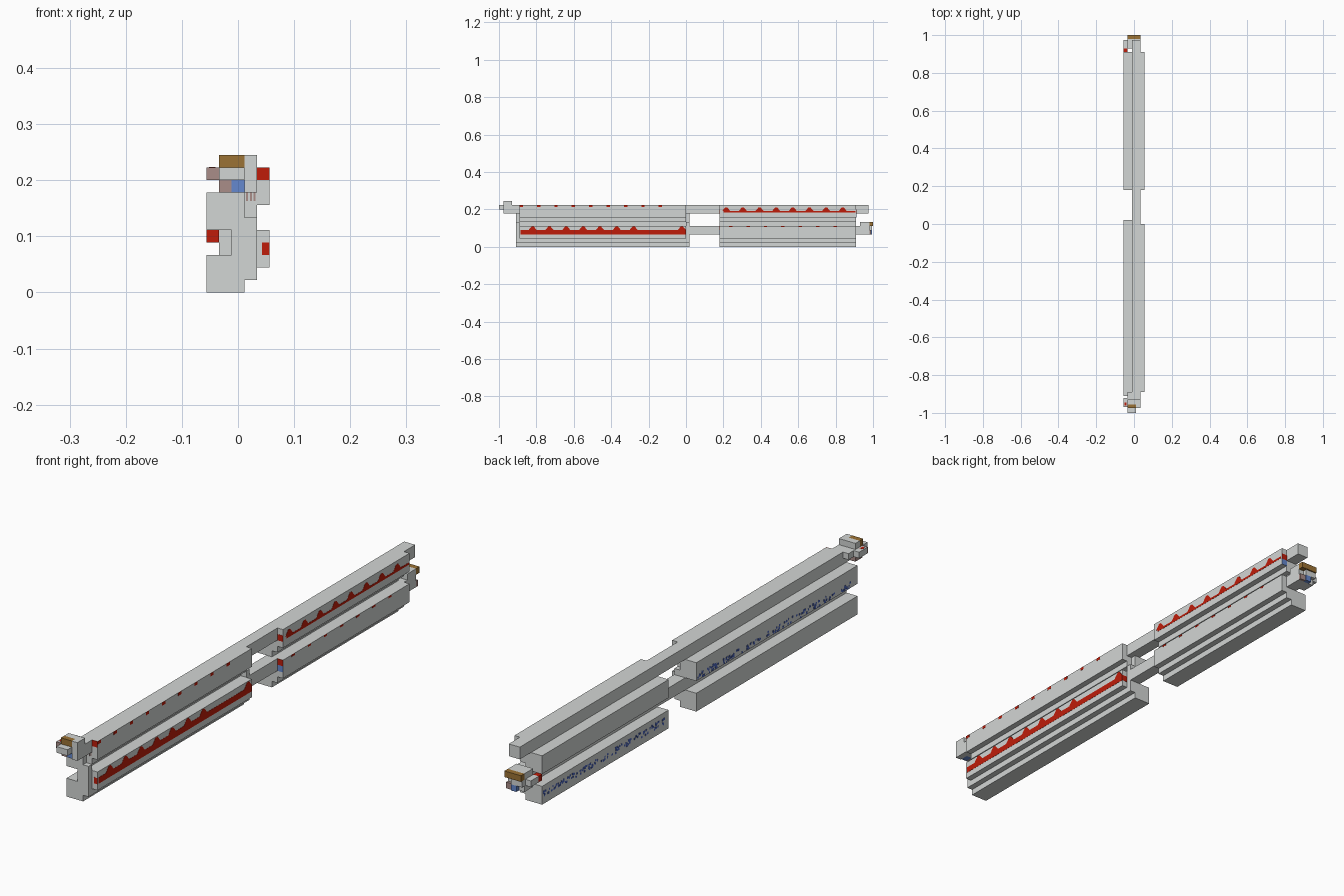
import bpy
import bmesh
import random
from mathutils import Matrix, Vector

random.seed(4)
cube = bpy.data.objects.get("Cube")
if cube:
    bpy.data.objects.remove(cube)

UNIT = 0.0223          # grid step used for the width and height of every part
LAYER = 5              # grid steps between the lower and upper rail
SKIN = 0.0006          # thickness of painted plates


def make_material(name, rgb):
    mat = bpy.data.materials.new(name)
    mat.use_nodes = True
    mat.diffuse_color = (*rgb, 1)
    mat.node_tree.nodes["Principled BSDF"].inputs["Base Color"].default_value = (*rgb, 1)
    return mat


grey = make_material("light grey", (0.65, 0.67, 0.66))
red = make_material("red", (0.52, 0.012, 0.003))
brown = make_material("brown", (0.33, 0.17, 0.035))
blue = make_material("blue", (0.13, 0.25, 0.62))
deep_blue = make_material("deep blue", (0.07, 0.13, 0.5))
pink = make_material("dusty pink", (0.40, 0.27, 0.25))


def wide(i):
    """Grid column to x."""
    return (i - 2.5) * UNIT


def finish(name, mat, bm):
    bmesh.ops.recalc_face_normals(bm, faces=bm.faces)
    mesh = bpy.data.meshes.new(name)
    bm.to_mesh(mesh)
    bm.free()
    mesh.materials.append(mat)
    obj = bpy.data.objects.new(name, mesh)
    bpy.context.collection.objects.link(obj)
    return obj


def add_box(bm, xs, ys, zs):
    lo, hi = Vector((xs[0], ys[0], zs[0])), Vector((xs[1], ys[1], zs[1]))
    size = Matrix.Diagonal((*(hi - lo), 1))
    bmesh.ops.create_cube(bm, size=1, matrix=Matrix.Translation((lo + hi) / 2) @ size)


def block(name, mat, cols, ys, rows):
    """Box between grid columns, y values and grid rows."""
    bm = bmesh.new()
    add_box(bm, [wide(c) for c in cols], ys, [r * UNIT for r in rows])
    return finish(name, mat, bm)


def rail_profile(name, outline, ys):
    """Extrude a stepped (column, row) outline along y."""
    bm = bmesh.new()
    face = bm.faces.new([bm.verts.new((wide(c), ys[0], r * UNIT)) for c, r in outline])
    out = bmesh.ops.extrude_face_region(bm, geom=[face])
    moved = [v for v in out["geom"] if isinstance(v, bmesh.types.BMVert)]
    bmesh.ops.translate(bm, verts=moved, vec=(0, ys[1] - ys[0], 0))
    return finish(name, grey, bm)


FRONT, BACK = (-0.91, 0.02), (0.18, 0.91)
INNER = {"front": (-0.89, 0.0), "back": (0.18, 0.91)}

# stepped rails, lower and upper, on the front and back halves
steps = [(2, 0), (3, 0), (3, 1), (4, 1), (4, 2), (5, 2), (5, 5), (2, 5)]
for half, ys in INNER.items():
    for level, base in (("lower", 0), ("upper", LAYER)):
        rail_profile(f"{half}_{level}_rail", [(c, r + base) for c, r in steps], ys)

# square beams on the -x side, with the spine and end plates behind them
for half, ys in (("front", FRONT), ("back", BACK)):
    for level, base in (("lower", 0), ("upper", LAYER)):
        block(f"{half}_{level}_beam", grey, (0, 2), ys, (base, base + 3))
    block(f"{half}_spine", grey, (2, 3), ys, (0, 8))
block("front_end_plate", grey, (3, 4), (-0.91, -0.89), (1, 6))
block("middle_end_plate", grey, (3, 4), (0.0, 0.02), (1, 6))

# long bars joining the two halves
block("lower_long_bar", grey, (2, 4), (-0.89, 0.96), (3, 5))
block("upper_long_bar", grey, (2, 4), (-0.94, 0.975), (8, 10))

# front connector
block("front_socket", grey, (3, 4), (-0.975, -0.93), (8, 11))
block("front_socket_cap", grey, (1, 3), (-0.955, -0.93), (10, 11))
block("front_cap_paint", brown, (1, 3), (-0.975, -0.955), (10, 11))
block("front_tongue", grey, (1, 3), (-1.0, -0.89), (9, 10))
block("front_arm", grey, (0, 1), (-0.965, -0.92), (9, 10))
block("front_arm_face", pink, (0, 1), (-0.97, -0.965), (9, 10))
block("front_arm_mark", red, (0.2, 0.7), (-0.96, -0.945), (10, 10.03))
block("front_latch", pink, (1, 2), (-0.97, -0.93), (8, 9))
block("front_pin", blue, (2, 3), (-0.97, -0.94), (8, 9))
for i in range(3):
    col = 3.15 + i * 0.3
    block("front_rail_tick", pink, (col, col + 0.15), (-0.89 - SKIN, -0.89), (7.3, 8))

# back connector
block("back_socket", grey, (1, 4), (0.93, 0.98), (3, 6))
block("back_tongue", grey, (1, 3), (0.98, 0.995), (4, 5))
block("back_cap", brown, (1, 4), (0.98, 1.0), (5, 6))
block("back_pin", blue, (2, 3), (0.98, 0.995), (3, 4))
block("back_latch", pink, (3, 4), (0.98, 0.99), (3, 4))
block("back_arm", grey, (0, 1), (0.93, 0.975), (4, 5))
block("back_arm_tip", red, (0, 1), (0.91, 0.93), (4, 5))

# red stripes with pointed markers on the +x faces
face_x = wide(5)


def add_marker(bm, y, z, width, height):
    """Thin pointed plate standing on the stripe."""
    points = [(y - width, z), (y + width, z), (y + width / 4, z + height), (y - width / 4, z + height)]
    near, far = ([bm.verts.new((x, *p)) for p in points] for x in (face_x, face_x + SKIN))
    bm.faces.new(near)
    bm.faces.new(far)
    for i in range(len(points)):
        j = (i + 1) % len(points)
        bm.faces.new((near[i], near[j], far[j], far[i]))


def stripe(name, ys, row, thick, markers):
    bm = bmesh.new()
    z = row * UNIT
    add_box(bm, (face_x, face_x + SKIN), ys, (z, z + thick))
    for y in markers:
        add_marker(bm, y, z + thick, 0.022, 0.02)
    finish(name, red, bm)


stripe("front_stripe", (-0.885, 0.0), 3, UNIT, [-0.82 + i * 0.09 for i in range(7)] + [-0.022])
stripe("back_stripe", (0.2, 0.905), 8.2, 0.008, [0.215 + i * 0.089 for i in range(8)])


def dashes(name, first, row, count, height):
    bm = bmesh.new()
    for i in range(count):
        y = first + i * 0.093
        add_box(bm, (face_x, face_x + SKIN), (y, y + 0.018), ((row - height) * UNIT, row * UNIT))
    finish(name, red, bm)


dashes("front_dashes", -0.89, 10, 9, 0.5)
dashes("back_dashes", 0.23, 5, 7, 0.3)


# painted rail ends
def end_paint(name, mat, y, row, col=4):
    block(name, mat, (col, 5), (y - SKIN, y + SKIN), (row, row + 1))


front_near, front_far = INNER["front"]
back_near, back_far = INNER["back"]
end_paint("front_upper_rail_end", red, front_near, 9)
end_paint("front_lower_rail_end", red, front_near, 3, 4.4)
end_paint("front_lower_rail_far_end", red, front_far, 3)
end_paint("back_upper_rail_end", red, back_near, 8)
end_paint("back_lower_rail_end", red, back_near, 4)
end_paint("back_lower_rail_mark", blue, back_near, 3)
end_paint("back_upper_rail_far_end", red, back_far, 8)
end_paint("back_upper_rail_far_mark", blue, back_far, 7)


# scattered blue flecks on the -x faces
def flecks(name, ys, row):
    bm = bmesh.new()
    for i in range(130):
        y = random.uniform(*ys)
        z = (row + random.uniform(0, 0.9)) * UNIT
        add_box(bm, (wide(0) - SKIN, wide(0)), (y, y + 0.007), (z, z + 0.007))
    finish(name, deep_blue, bm)


flecks("front_flecks", (-0.88, 0.01), LAYER)
flecks("back_flecks", (0.19, 0.9), 1)
